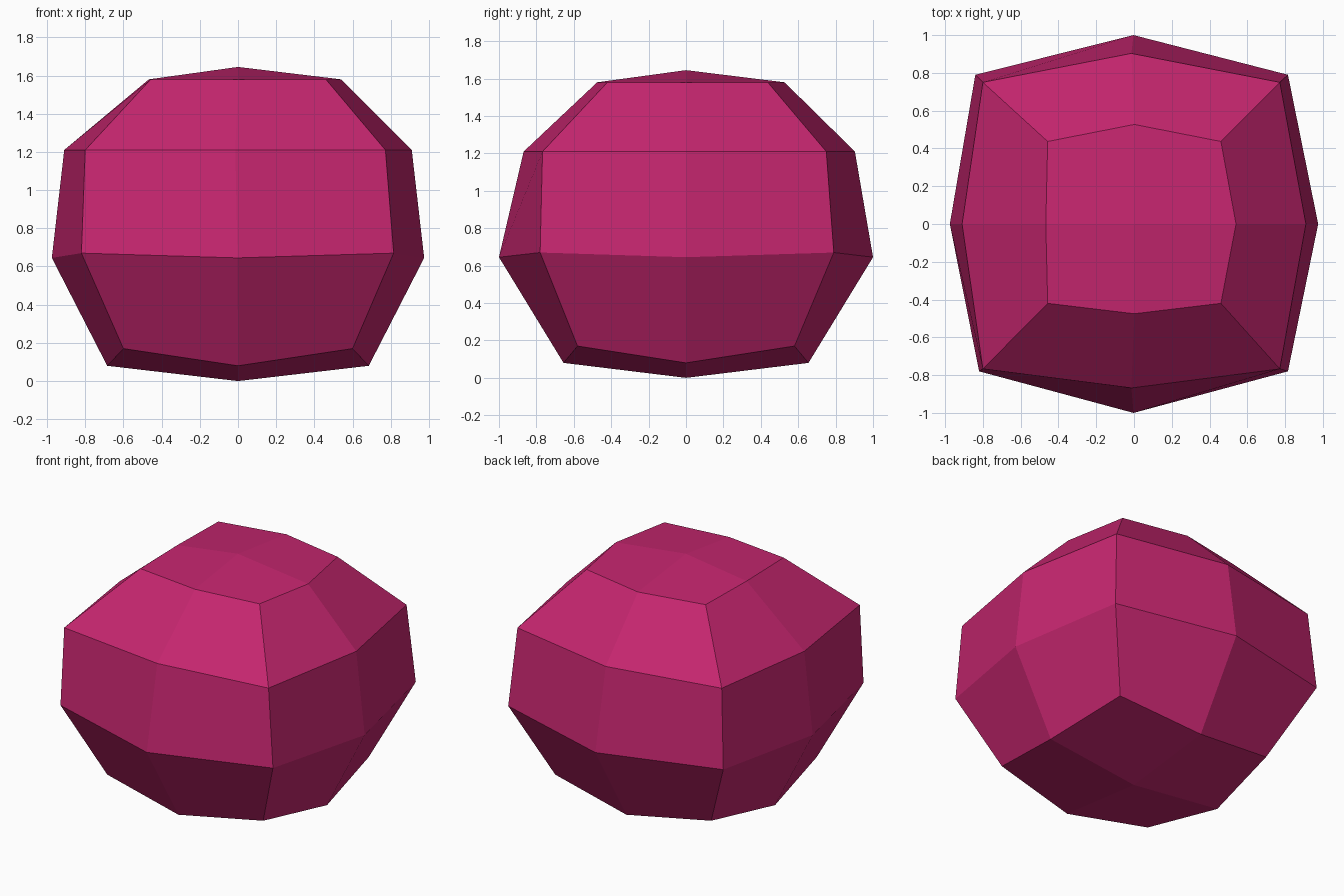
import bpy
import bmesh

cube = bpy.data.objects.get("Cube")
if cube:
    bpy.data.objects.remove(cube, do_unlink=True)

# Single flat berry pink
pink = bpy.data.materials.new("berry_pink")
pink.use_nodes = True
colour = (0.56, 0.019, 0.158, 1)
pink.diffuse_color = colour
pink.node_tree.nodes["Principled BSDF"].inputs["Base Color"].default_value = colour

bm = bmesh.new()


def ring(corner_x, corner_y, mid_x, mid_y, corner_z, mid_z):
    """Eight-sided ring; each pair holds the negative and positive extent."""
    (l, r), (f, b) = corner_x, corner_y
    skew = (l + r) / 2
    points = [(l, f, corner_z), (skew, mid_y[0], mid_z),
              (r, f, corner_z), (mid_x[1], 0, mid_z),
              (r, b, corner_z), (skew, mid_y[1], mid_z),
              (l, b, corner_z), (mid_x[0], 0, mid_z)]
    return [bm.verts.new(p) for p in points]


def cap(loop, z):
    """Close a ring with four quads around a raised or lowered centre."""
    centre = bm.verts.new((0, 0, z))
    for i in range(0, 8, 2):
        bm.faces.new((loop[i - 1], loop[i], loop[i + 1], centre))


# Faceted body from base to crown
rings = [
    ring((-0.60, 0.60), (-0.58, 0.58), (-0.685, 0.685), (-0.655, 0.655), 0.17, 0.08),
    ring((-0.82, 0.815), (-0.78, 0.79), (-0.975, 0.975), (-1, 1), 0.67, 0.645),
    ring((-0.80, 0.772), (-0.767, 0.75), (-0.91, 0.91), (-0.868, 0.903), 1.21, 1.21),
    ring((-0.457, 0.46), (-0.42, 0.437), (-0.467, 0.54), (-0.475, 0.527), 1.58, 1.58),
]
rings[1][6].co.x = -0.84
for lower, upper in zip(rings, rings[1:]):
    for i in range(8):
        j = (i + 1) % 8
        bm.faces.new((lower[i], lower[j], upper[j], upper[i]))
cap(rings[0], 0)
cap(rings[-1], 1.645)
bmesh.ops.recalc_face_normals(bm, faces=bm.faces)

mesh = bpy.data.meshes.new("faceted_boulder")
bm.to_mesh(mesh)
bm.free()
mesh.materials.append(pink)
boulder = bpy.data.objects.new("faceted_boulder", mesh)
bpy.context.collection.objects.link(boulder)
